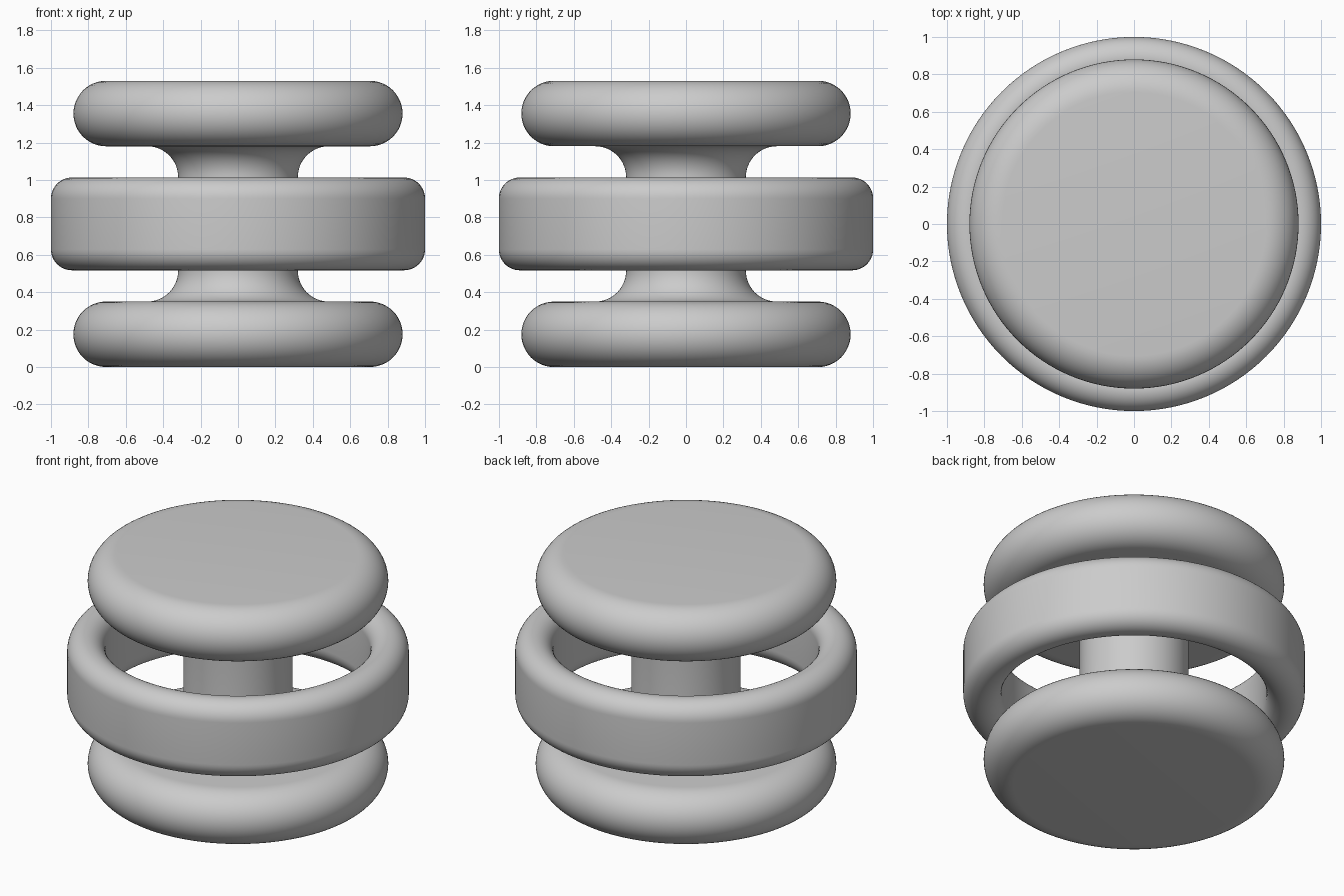
import bpy
import bmesh
from math import cos, sin, pi, radians

cube = bpy.data.objects.get("Cube")
if cube:
    bpy.data.objects.remove(cube, do_unlink=True)

SEGMENTS = 128

grey = bpy.data.materials.new("plain_grey")
grey.use_nodes = True
colour = (0.6, 0.6, 0.6, 1)
grey.diffuse_color = colour
grey.node_tree.nodes["Principled BSDF"].inputs["Base Color"].default_value = colour


def arc(r, z, radius, start, end, steps=12):
    """Profile points along an arc, angles in degrees."""
    angles = [radians(start + (end - start) * i / steps) for i in range(steps + 1)]
    return [(r + radius * cos(a), z + radius * sin(a)) for a in angles]


def lathe(name, profile, closed=False):
    """Spin a (radius, height) profile around the z axis."""
    bm = bmesh.new()
    verts = [bm.verts.new((r, 0, z)) for r, z in profile]
    edges = [bm.edges.new(pair) for pair in zip(verts, verts[1:])]
    if closed:
        edges.append(bm.edges.new((verts[-1], verts[0])))
    bmesh.ops.spin(bm, geom=verts + edges, axis=(0, 0, 1), cent=(0, 0, 0),
                   angle=2 * pi, steps=SEGMENTS)
    bmesh.ops.remove_doubles(bm, verts=bm.verts, dist=0.0005)
    bmesh.ops.recalc_face_normals(bm, faces=bm.faces)
    mesh = bpy.data.meshes.new(name)
    bm.to_mesh(mesh)
    bm.free()
    mesh.materials.append(grey)
    obj = bpy.data.objects.new(name, mesh)
    bpy.context.collection.objects.link(obj)
    bpy.ops.object.select_all(action="DESELECT")
    obj.select_set(True)
    bpy.context.view_layer.objects.active = obj
    bpy.ops.object.shade_smooth_by_angle(angle=radians(35))
    return obj


HEIGHT = 1.53
MIDDLE = HEIGHT / 2

# Spool: rounded flange and filleted hub, mirrored about the middle
flange = 0.175
fillet = 0.165
lower = [(0, 0)]
lower += arc(0.88 - flange, flange, flange, -90, 90, 24)
lower += arc(0.32 + fillet, 2 * flange + fillet, fillet, 270, 180)
upper = [(r, HEIGHT - z) for r, z in reversed(lower)]
lathe("spool", lower + upper)

# Loose ring around the hub, with rounded rims
rim = 0.112
half = 0.248
ring = arc(1 - rim, MIDDLE + half - rim, rim, 0, 180, 24)
ring += arc(1 - rim, MIDDLE - half + rim, rim, 180, 360, 24)
lathe("outer_ring", ring, closed=True)
